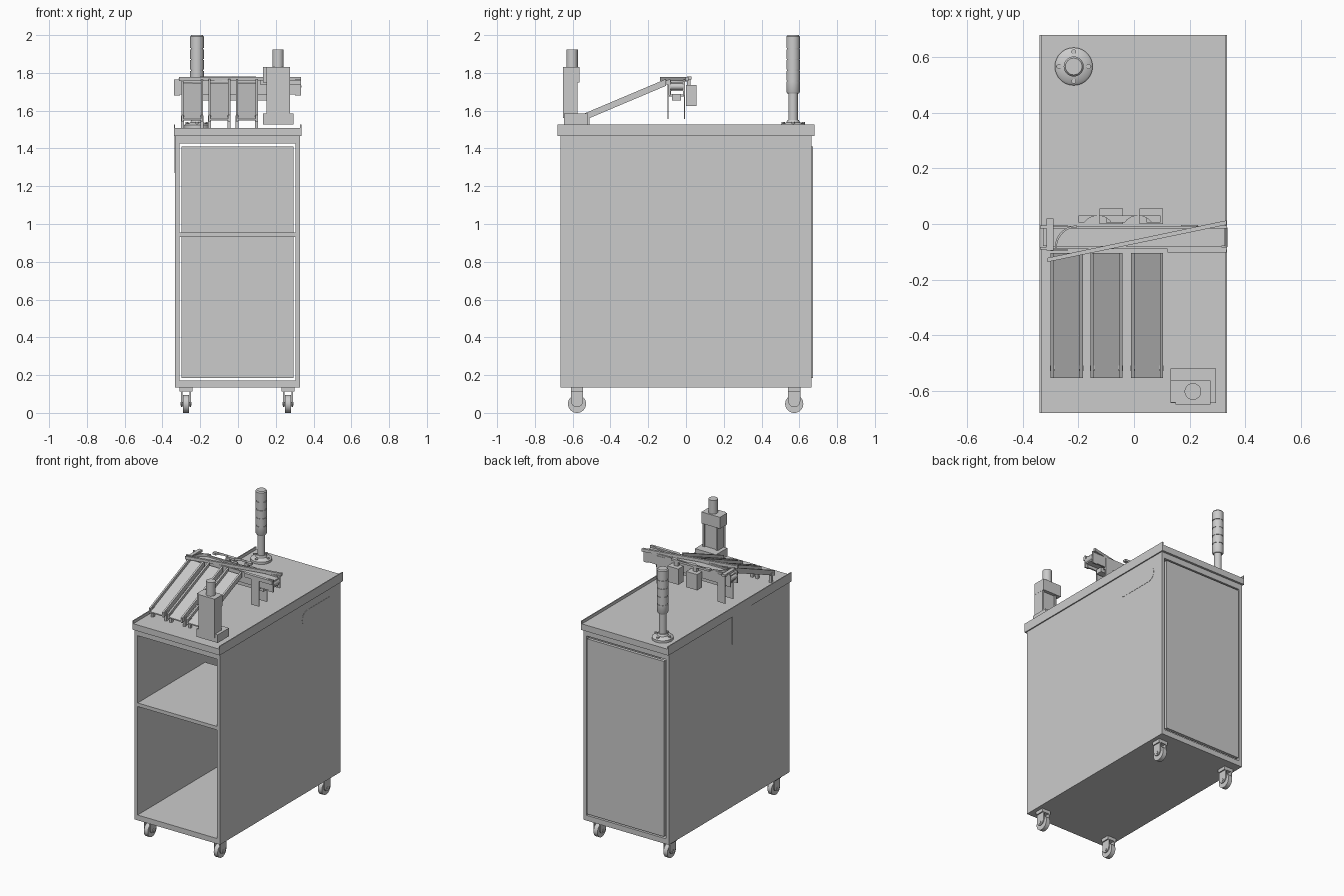
import bpy, bmesh, math
from mathutils import Vector

if "Cube" in bpy.data.objects:
    bpy.data.objects.remove(bpy.data.objects["Cube"])


def finish(name, bm, smooth=False):
    bmesh.ops.recalc_face_normals(bm, faces=bm.faces)
    me = bpy.data.meshes.new(name)
    bm.to_mesh(me)
    bm.free()
    ob = bpy.data.objects.new(name, me)
    bpy.context.collection.objects.link(ob)
    if smooth:
        bpy.context.view_layer.objects.active = ob
        ob.select_set(True)
        bpy.ops.object.shade_smooth_by_angle(angle=math.radians(35))
        ob.select_set(False)
    return ob


def prism(name, pts, axis, a, b, smooth=False):
    """Extrude a closed outline along an axis; points are the other two coordinates in xyz order."""
    def place(p, h):
        c = list(p)
        c.insert("xyz".index(axis), h)
        return c
    bm = bmesh.new()
    face = bm.faces.new([bm.verts.new(place(p, a)) for p in pts])
    new = bmesh.ops.extrude_face_region(bm, geom=[face])["geom"]
    offset = Vector(place((0, 0), b - a))
    bmesh.ops.translate(bm, vec=offset, verts=[v for v in new if isinstance(v, bmesh.types.BMVert)])
    return finish(name, bm, smooth)


def box(name, x0, x1, y0, y1, z0, z1):
    return prism(name, [(x0, y0), (x1, y0), (x1, y1), (x0, y1)], "z", z0, z1)


def arc(cx, cy, r, a0, a1, n):
    return [(cx + r * math.cos(math.radians(a0 + (a1 - a0) * i / n)),
             cy + r * math.sin(math.radians(a0 + (a1 - a0) * i / n))) for i in range(n + 1)]


def cyl(name, cx, cy, r, axis, a, b, n=32):
    return prism(name, arc(cx, cy, r, 0, 360, n)[:-1], axis, a, b, True)


def lathe(name, profile, x, y, n=32):
    """Revolve a radius/height profile around a vertical axis."""
    bm = bmesh.new()
    vs = [bm.verts.new((x + r, y, z)) for r, z in profile]
    es = [bm.edges.new(p) for p in zip(vs, vs[1:])]
    bmesh.ops.spin(bm, geom=vs + es, cent=(x, y, 0), axis=(0, 0, 1), angle=math.tau, steps=n)
    bmesh.ops.remove_doubles(bm, verts=bm.verts, dist=1e-5)
    return finish(name, bm, True)


# Cabinet shell, open at the front
XL, XR, Y = -0.333, 0.327, 0.665
box("left_wall", XL, XL + 0.023, -Y, Y, 0.135, 1.465)
box("right_wall", XR - 0.023, XR, -Y, Y, 0.135, 1.465)
box("cabinet_floor", XL + 0.023, XR - 0.023, -Y, Y, 0.135, 0.172)
box("cabinet_ceiling", XL + 0.023, XR - 0.023, -Y, Y, 1.425, 1.465)
box("shelf", XL + 0.023, XR - 0.023, -Y, 0.08, 0.93, 0.955)
box("back_door", -0.299, 0.294, 0.65, 0.672, 0.186, 1.41)

# Worktop with raised side lips
box("worktop", -0.333, 0.328, -0.68, 0.68, 1.465, 1.508)
for n, x in (("left", -0.34), ("right", 0.328)):
    box(n + "_lip", x, x + 0.007, -0.68, 0.68, 1.465, 1.528)

# Side grip plate and hanging plate
slot = arc(0.295, 1.355, 0.053, 90, 270, 16) + arc(0.532, 1.355, 0.053, -90, 90, 16)
prism("grip_plate", slot, "x", XR - 0.004, XR + 0.0015)
box("side_panel", -0.337, -0.332, -0.24, -0.03, 1.27, 1.47)

# Casters
for x in (-0.275, 0.265):
    for y in (-0.577, 0.573):
        cyl("caster_wheel", y, 0.048, 0.048, "x", x - 0.015, x + 0.015, 36)
        box("caster_mount", x - 0.034, x + 0.034, y - 0.032, y + 0.032, 0.112, 0.136)
        fork = [(y + 0.032, 0.115), (y - 0.032, 0.115)] + arc(y, 0.062, 0.032, 180, 360, 12)
        for s in (-1, 1):
            prism("caster_fork", fork, "x", x + s * 0.019, x + s * 0.026)
        cyl("caster_axle", y, 0.048, 0.01, "x", x - 0.03, x + 0.03, 16)

# Signal light tower
PX, PY = -0.217, 0.567
lathe("tower_base", [(0, 1.508), (0.068, 1.508), (0.068, 1.524), (0.06, 1.532),
                     (0.036, 1.537), (0.03, 1.55), (0, 1.55)], PX, PY)
cyl("tower_pole", PX, PY, 0.025, "z", 1.54, 1.70)
lamp = [(0, 1.69), (0.03, 1.69), (0.036, 1.70)]
for i in range(1, 5):
    z = 1.70 + 0.057 * i
    lamp += [(0.036, z - 0.003), (0.033, z - 0.003), (0.033, z + 0.003), (0.036, z + 0.003)]
lathe("tower_lamps", lamp + [(0.036, 1.992), (0.03, 2.0), (0, 2.0)], PX, PY)
for i in range(4):
    a = i * math.pi / 2
    cyl("base_bolt", PX + 0.053 * math.cos(a), PY + 0.053 * math.sin(a), 0.009, "z", 1.52, 1.54, 12)

# Press station at the front right corner
box("station_base", 0.132, 0.295, -0.645, -0.52, 1.528, 1.585)
box("station_back_plate", 0.15, 0.275, -0.65, -0.642, 1.56, 1.83)
box("station_column", 0.168, 0.262, -0.63, -0.585, 1.585, 1.75)
for x in (0.158, 0.262):
    box("station_rail", x, x + 0.012, -0.642, -0.575, 1.585, 1.75)
box("station_head", 0.132, 0.275, -0.642, -0.563, 1.75, 1.83)
cyl("station_cylinder", 0.212, -0.603, 0.03, "z", 1.82, 1.925)

# Conveyor
box("conveyor_belt", -0.328, 0.328, -0.08, -0.016, 1.705, 1.752)
for y in (-0.09, -0.017):
    box("conveyor_side", -0.315, 0.315, y, y + 0.01, 1.685, 1.762)
for x in (-0.322, 0.318):
    cyl("conveyor_roller", x, 1.728, 0.018, "y", -0.083, -0.013, 24)
    for y in (-0.092, -0.016):
        box("roller_bearing", x - 0.016, x + 0.016, y, y + 0.01, 1.68, 1.765)
box("conveyor_tray", -0.25, 0.25, -0.073, -0.027, 1.655, 1.687)
for x in (-0.27, 0.2):
    for y in (-0.098, -0.01):
        box("conveyor_leg", x - 0.03, x + 0.03, y, y + 0.006, 1.555, 1.75)
    box("leg_bridge", x - 0.03, x + 0.03, -0.095, -0.006, 1.675, 1.685)

# Guides on the conveyor
prism("diagonal_guide", [(-0.312, -0.137), (0.333, -0.003), (0.333, 0.013), (-0.312, -0.122)],
      "z", 1.757, 1.778)
box("end_stop", -0.315, -0.29, -0.095, 0.02, 1.755, 1.77)
curve = arc(-0.205, -0.085, 0.08, 180, 90, 12) + arc(-0.205, -0.085, 0.073, 90, 180, 12)
prism("curved_guide", curve, "z", 1.75, 1.77)
box("front_guide", 0.12, 0.333, -0.102, -0.09, 1.735, 1.762)

# Sorting pushers behind the conveyor
for x in (-0.2, -0.055):
    arm = [(x, 0.03), (x, 0.006)] + arc(x + 0.07, -0.03, 0.06, 143, 37, 10) + \
          [(x + 0.15, 0.006), (x + 0.15, 0.03)]
    prism("pusher_arm", arm, "z", 1.765, 1.78)
    box("pusher_motor", x + 0.075, x + 0.16, 0.0, 0.056, 1.625, 1.735)
    box("pusher_post", x + 0.1, x + 0.13, 0.005, 0.025, 1.73, 1.77)

# Three sloped chutes
def slope(low, high):
    y0, z0, y1, z1 = -0.555, 1.542, -0.105, 1.732
    return [(y0, z0 + low), (y1, z1 + low), (y1, z1 + high), (y0, z0 + high)]


for x in (-0.242, -0.099, 0.047):
    prism("chute_floor", slope(0.006, 0.014), "x", x - 0.046, x + 0.046)
    for s in (-1, 1):
        prism("chute_rail", slope(0.0, 0.036), "x", x + s * 0.046, x + s * 0.058)
        box("rail_foot", *sorted((x + s * 0.044, x + s * 0.06)), -0.53, -0.51, 1.508, 1.575)
